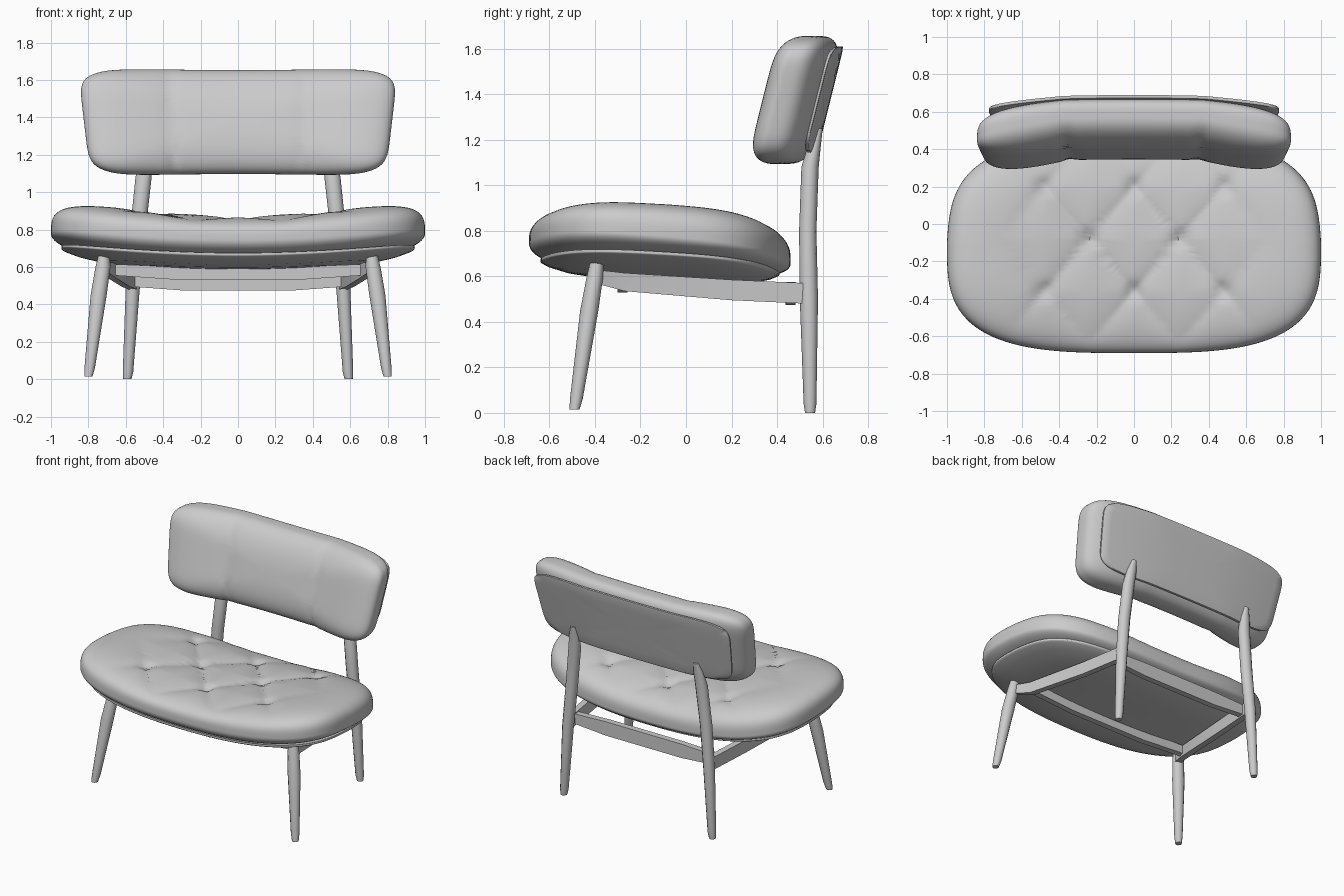
import bpy, bmesh
from math import sin, cos, pi, exp, radians

if "Cube" in bpy.data.objects:
    bpy.data.objects.remove(bpy.data.objects["Cube"])


def make_object(name, bm, angle=40):
    bmesh.ops.recalc_face_normals(bm, faces=bm.faces[:])
    mesh = bpy.data.meshes.new(name)
    bm.to_mesh(mesh)
    bm.free()
    ob = bpy.data.objects.new(name, mesh)
    bpy.context.collection.objects.link(ob)
    bpy.ops.object.select_all(action='DESELECT')
    ob.select_set(True)
    bpy.context.view_layer.objects.active = ob
    bpy.ops.object.shade_smooth_by_angle(angle=radians(angle))
    return ob


def loft(name, sections, angle=40):
    """Skin a list of closed sections and cap both ends."""
    bm = bmesh.new()
    rings = [[bm.verts.new(p) for p in sec] for sec in sections]
    n = len(rings[0])
    for a, b in zip(rings, rings[1:]):
        for i in range(n):
            bm.faces.new((a[i], a[(i + 1) % n], b[(i + 1) % n], b[i]))
    bm.faces.new(rings[0])
    bm.faces.new(rings[-1])
    return make_object(name, bm, angle)


def pillow(name, shape, outline, low, high, around=128, rings=56):
    """Closed cushion: shape() maps unit u, v, w, radius to space.
    outline, low and high are superellipse exponents."""
    sections = []
    for k in range(rings + 1):
        t = (-0.5 + k / rings) * pi * 0.996
        p = low if t < 0 else high
        r = (cos(t) ** p + abs(sin(t)) ** p) ** (-1 / p)
        s, w = r * cos(t), r * sin(t)
        sec = []
        for i in range(around):
            a = 2 * pi * i / around
            q = s * (abs(cos(a)) ** outline + abs(sin(a)) ** outline) ** (-1 / outline)
            sec.append(shape(q * cos(a), q * sin(a), w, s))
        sections.append(sec)
    return loft(name, sections)


# Seat surfaces
BUTTONS = [(x, y) for y in (0.2, -0.36) for x in (-0.48, 0, 0.48)] + [(-0.24, -0.08), (0.24, -0.08)]


def seat_bottom(x, y):
    return 0.615 - 0.055 * (y + 0.5) + 0.07 * x * x


def tufting(x, y, s):
    a, b = x / 0.48 + (y + 0.08) / 0.56, x / 0.48 - (y + 0.08) / 0.56
    puff = min(abs(cos(pi * a)), abs(cos(pi * b))) ** 0.6
    fade = max(0, 1 - s ** 4) / (1 + (abs(x) / 0.62) ** 10)
    dimple = sum(exp(-((x - bx) ** 2 + (y - by) ** 2) / 0.002) for bx, by in BUTTONS)
    return 0.024 * (1 - puff) * fade + 0.025 * dimple


def seat_shape(u, v, w, s):
    y = -0.115 + 0.575 * v
    x = u * (1 - 0.06 * max(0, y + 0.1))
    mid = 0.697 - 0.079 * y + 0.075 * x * x
    if w < 0:
        return x, y, mid + w * (mid - seat_bottom(x, y))
    top = 0.878 + 0.145 * x * x - 0.05 * (y + 0.4)
    return x, y, mid + w * (top - mid) - tufting(x, y, s) * w


def base_shape(u, v, w, s):
    y = -0.115 + 0.525 * v
    x = 0.945 * u * (1 - 0.06 * max(0, y + 0.1))
    return x, y, seat_bottom(x, y) - 0.004 + 0.05 * s ** 5 + 0.012 * w


pillow("seat_cushion", seat_shape, 3.2, 2.5, 3.2, 192, 96)
pillow("seat_base", base_shape, 3.2, 8, 8, 96, 24)


# Backrest, bent forward at both ends and leaning back
def lean(x, y, z, amount):
    bend = -amount * max(0, abs(x) - 0.36) - 0.03 * x * x
    return x * (1 + 0.14 * (z - 0.1)), 0.5 + y + bend + 0.25 * z, 1.375 + z


def backrest_shape(u, v, w, s):
    x = 0.835 * u
    seam = 0.007 * exp(-((abs(x) - 0.36) / 0.03) ** 2)
    y = 0.13 * w + (seam if w < 0 else 0)
    z = v * (0.278 + 0.01 * min(1, abs(u) / 0.8) ** 2)
    return lean(x, y, z, 0.145 - 0.075 * w)


def panel_shape(u, v, w, s):
    return lean(0.775 * u, 0.123 + 0.012 * w, 0.235 * v, 0.07)


pillow("backrest_cushion", backrest_shape, 6.5, 2.4, 3.6, 160, 64)
pillow("backrest_panel", panel_shape, 7, 8, 8, 96, 16)


# Tapered legs
def leg(name, stations, side):
    loft(name, [[(side * x + rx * cos(i * pi / 6), y + ry * sin(i * pi / 6), z)
                 for i in range(12)] for x, y, z, rx, ry in stations])


FRONT = [(0.80, -0.49, 0.015, 0.022, 0.022), (0.793, -0.482, 0.06, 0.028, 0.028),
         (0.745, -0.425, 0.45, 0.043, 0.04), (0.722, -0.40, 0.6, 0.04, 0.036),
         (0.715, -0.39, 0.67, 0.03, 0.03)]
REAR = [(0.592, 0.545, 0, 0.022, 0.022), (0.588, 0.545, 0.04, 0.028, 0.028),
        (0.562, 0.54, 0.5, 0.038, 0.04), (0.535, 0.535, 0.8, 0.042, 0.038),
        (0.505, 0.545, 1.08, 0.043, 0.038), (0.495, 0.565, 1.18, 0.036, 0.028),
        (0.49, 0.585, 1.25, 0.018, 0.016)]


# Rails under the seat
def rail(name, points, along_x, half_width=0.022):
    dx, dy = (0, half_width) if along_x else (half_width, 0)
    loft(name, [[(x + dx * i, y + dy * i, z + h * j)
                 for i, j in ((-1, -1), (1, -1), (1, 1), (-1, 1))]
                for x, y, z, h in points], 30)


for side, label in ((-1, "left"), (1, "right")):
    leg("front_leg_" + label, FRONT, side)
    leg("rear_leg_" + label, REAR, side)
    rail("side_rail_" + label,
         [(side * x, y, z, h) for x, y, z, h in
          ((0.715, -0.4, 0.6, 0.03), (0.665, -0.27, 0.575, 0.04),
           (0.6, 0.2, 0.54, 0.045), (0.562, 0.53, 0.525, 0.045))], False)

rail("front_crossbar", [(-0.66, -0.28, 0.585, 0.03), (-0.3, -0.28, 0.565, 0.035),
                        (0.3, -0.28, 0.565, 0.035), (0.66, -0.28, 0.585, 0.03)], True)
rail("rear_crossbar", [(-0.57, 0.46, 0.53, 0.035), (-0.3, 0.46, 0.525, 0.05),
                       (0.3, 0.46, 0.525, 0.05), (0.57, 0.46, 0.53, 0.035)], True)
